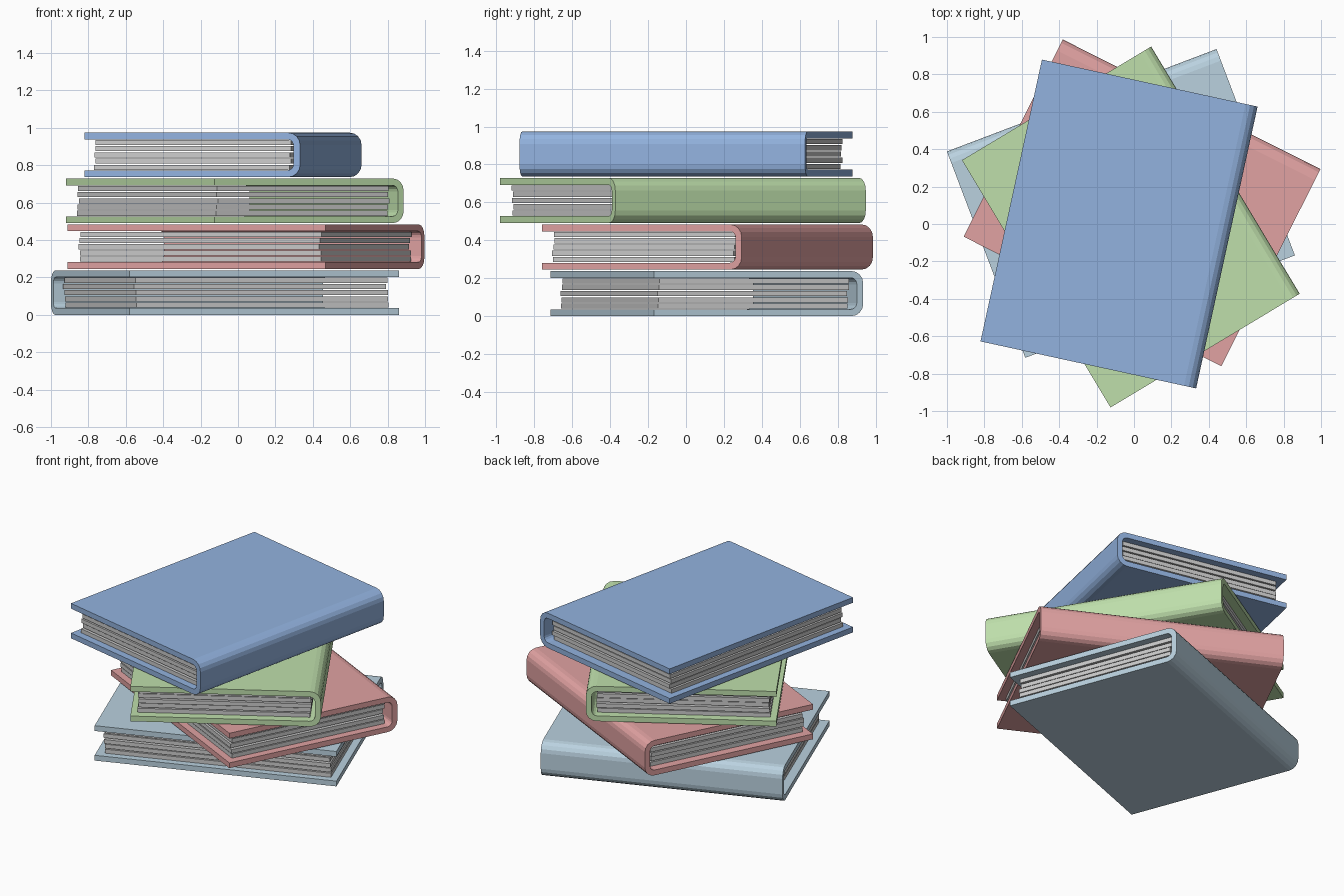
import bpy, bmesh, math, random
from mathutils import Matrix, Vector

if "Cube" in bpy.data.objects:
    bpy.data.objects.remove(bpy.data.objects["Cube"])

random.seed(4)
W, L, H, T = 1.18, 1.542, 0.238, 0.036   # book width, length, thickness, cover board
PITCH = 0.2455
SHEETS = 5


def material(name, rgb):
    m = bpy.data.materials.new(name)
    m.diffuse_color = (*rgb, 1)
    m.use_nodes = True
    m.node_tree.nodes["Principled BSDF"].inputs["Base Color"].default_value = m.diffuse_color
    return m


def finish(name, bm, matrix, mat=None):
    bmesh.ops.recalc_face_normals(bm, faces=bm.faces)
    me = bpy.data.meshes.new(name)
    bm.to_mesh(me)
    bm.free()
    ob = bpy.data.objects.new(name, me)
    ob.matrix_world = matrix
    if mat:
        me.materials.append(mat)
    bpy.context.collection.objects.link(ob)
    return ob


def c_path(inset, radius, seg=4):
    """Open path: along the bottom board, round the spine, back along the top."""
    x1, z0, z1 = W / 2 - inset, inset, H - inset
    pts = [(-W / 2, z0)]
    for cz, start in ((z0 + radius, -90), (z1 - radius, 0)):
        for i in range(seg + 1):
            a = math.radians(start + 90 * i / seg)
            pts.append((x1 - radius + radius * math.cos(a), cz + radius * math.sin(a)))
    return pts + [(-W / 2, z1)]


def cover(name, matrix, mat):
    bm = bmesh.new()
    outer, inner = c_path(0, 0.066), c_path(T, 0.034)
    a = [bm.verts.new((x, -L / 2, z)) for x, z in outer]
    b = [bm.verts.new((x, -L / 2, z)) for x, z in inner]
    faces = [bm.faces.new((a[i], a[i + 1], b[i + 1], b[i])) for i in range(len(a) - 1)]
    ext = bmesh.ops.extrude_face_region(bm, geom=faces, use_keep_orig=True)
    moved = [v for v in ext["geom"] if isinstance(v, bmesh.types.BMVert)]
    bmesh.ops.translate(bm, verts=moved, vec=(0, L, 0))
    finish(name, bm, matrix, mat)


def pages(name, matrix):
    # stacked bundles of sheets with slightly uneven edges
    bm = bmesh.new()
    pitch = (H - 2 * T) / SHEETS
    for i in range(SHEETS):
        jx, jy = (random.uniform(-0.007, 0.007) for _ in range(2))
        x0, x1 = -W / 2 + 0.043 + jx, W / 2 - 0.067 + jx
        center = Vector(((x0 + x1) / 2, jy, T + pitch * (i + 0.5)))
        size = Matrix.Diagonal((x1 - x0, L - 0.1, pitch - 0.006, 1))
        bmesh.ops.create_cube(bm, size=1, matrix=Matrix.Translation(center) @ size)
    finish(name, bm, matrix)


# name, colour, centre x, centre y, angle of the spine direction
BOOKS = [
    ("steel_book", (0.49, 0.64, 0.74), -0.07, 0.11, 110.8),
    ("red_book", (0.75, 0.36, 0.36), 0.043, 0.113, 63.3),
    ("green_book", (0.52, 0.74, 0.41), -0.017, -0.016, 31.0),
    ("blue_book", (0.29, 0.45, 0.74), -0.08, 0.0, -12.3),
]
for i, (name, rgb, x, y, angle) in enumerate(BOOKS):
    place = Matrix.Translation((x, y, i * PITCH)) @ Matrix.Rotation(math.radians(angle), 4, "Z")
    cover(name + "_cover", place, material(name + "_cloth", rgb))
    pages(name + "_pages", place)
